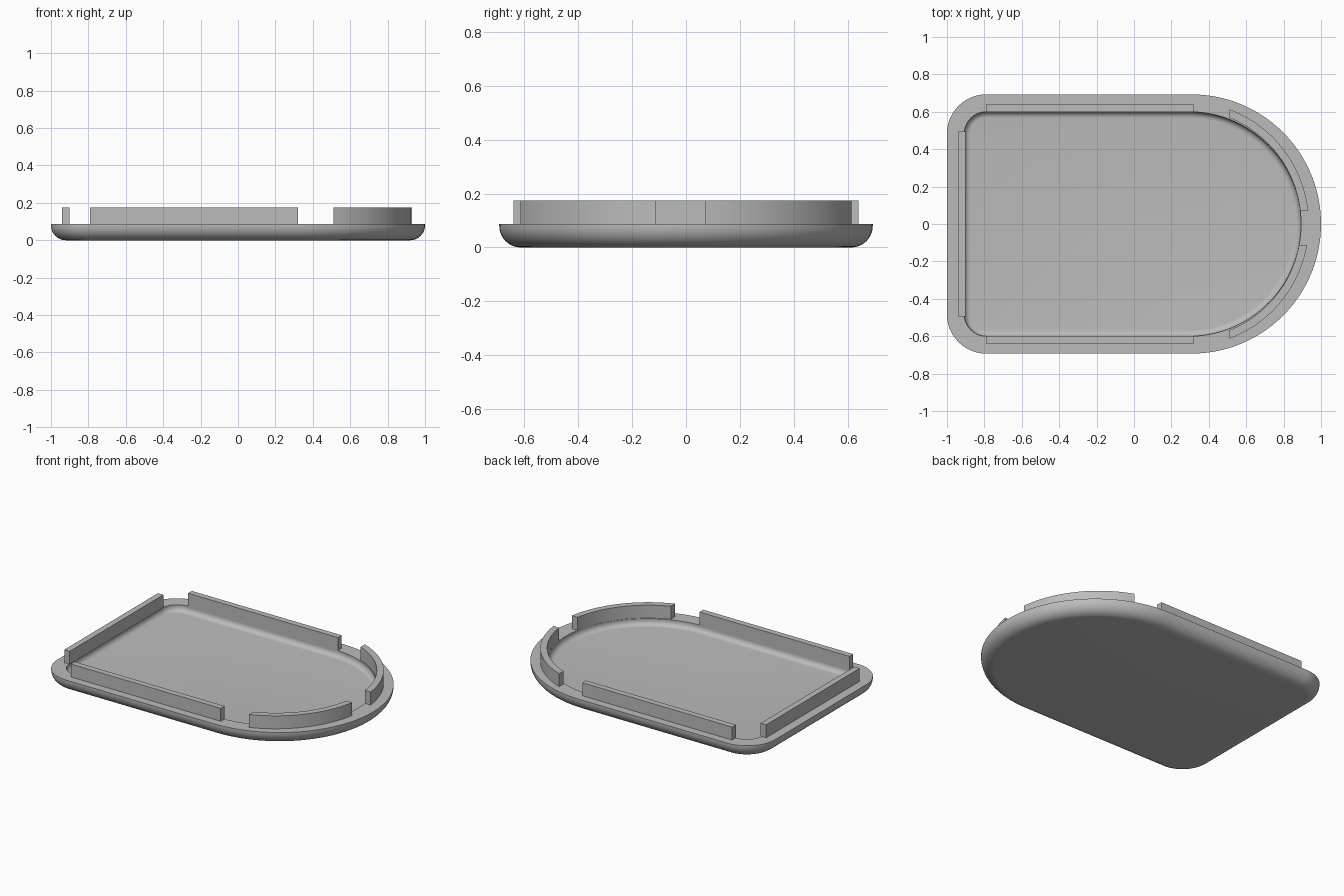
import bpy, bmesh, math

if "Cube" in bpy.data.objects:
    bpy.data.objects.remove(bpy.data.objects["Cube"], do_unlink=True)

RIM, TOP, FLOOR = 0.087, 0.174, 0.045
HALF = 0.693          # half width of the tray

grey = bpy.data.materials.new("plain grey")
grey.use_nodes = True
grey.diffuse_color = (0.5, 0.5, 0.5, 1)
grey.node_tree.nodes["Principled BSDF"].inputs["Base Color"].default_value = (0.5, 0.5, 0.5, 1)


def finish(bm, name):
    bmesh.ops.recalc_face_normals(bm, faces=bm.faces)
    mesh = bpy.data.meshes.new(name)
    bm.to_mesh(mesh)
    bm.free()
    mesh.materials.append(grey)
    ob = bpy.data.objects.new(name, mesh)
    bpy.context.collection.objects.link(ob)
    bpy.ops.object.select_all(action='DESELECT')
    bpy.context.view_layer.objects.active = ob
    ob.select_set(True)
    bpy.ops.object.shade_smooth_by_angle(angle=math.radians(35))
    return ob


def arc(cx, cy, r, a0, a1, n):
    angles = [math.radians(a0 + (a1 - a0) * i / n) for i in range(n + 1)]
    return [(cx + r * math.cos(a), cy + r * math.sin(a)) for a in angles]


def outline(inset, nose_x):
    """Tray outline: round nose at +x, two rounded corners at -x."""
    cx, cy = -0.79, HALF - 0.21
    r = 0.21 - inset
    return (arc(nose_x, 0, HALF - inset, -90, 90, 64)
            + arc(cx, cy, r, 90, 180, 16) + arc(cx, -cy, r, 180, 270, 16))


def prism(name, points, z0, z1):
    bm = bmesh.new()
    low = [bm.verts.new((x, y, z0)) for x, y in points]
    high = [bm.verts.new((x, y, z1)) for x, y in points]
    bm.faces.new(low)
    bm.faces.new(high)
    for i in range(len(points)):
        j = (i + 1) % len(points)
        bm.faces.new((low[i], low[j], high[j], high[i]))
    return finish(bm, name)


# Tray: rounded underside, flat rim, shallow filleted recess
R, FILLET, WALL = 0.08, 0.033, 0.093
profile = []
for i in range(11):
    a = math.pi / 2 * i / 10
    profile.append((R * (1 - math.sin(a)), R * (1 - math.cos(a)), 0.307))
profile += [(0, RIM, 0.307), (WALL, RIM, 0.293)]
for i in range(9):
    a = math.pi / 2 * i / 8
    profile.append((WALL + FILLET * (1 - math.cos(a)),
                    FLOOR + FILLET * (1 - math.sin(a)), 0.293))

bm = bmesh.new()
rings = [[bm.verts.new((x, y, z)) for x, y in outline(d, nose)] for d, z, nose in profile]
for a, b in zip(rings, rings[1:]):
    for i in range(len(a)):
        j = (i + 1) % len(a)
        bm.faces.new((a[i], a[j], b[j], b[i]))
bm.faces.new(rings[0])
bm.faces.new(rings[-1])
finish(bm, "tray")


# Straight upright lips
def bar(name, x0, x1, y0, y1):
    prism(name, [(x0, y0), (x1, y0), (x1, y1), (x0, y1)], RIM, TOP)


bar("back_lip", -0.79, 0.32, 0.60, 0.64)
bar("front_lip", -0.79, 0.32, -0.64, -0.60)
bar("end_lip", -0.94, -0.90, -0.495, 0.495)


# Curved lips around the nose, with ends cut square to the axes
def curved_lip(name, side, gap):
    cx, cut, inner, outer = 0.28, 0.51, 0.613, 0.655
    edges = []
    for r in (inner, outer):
        start = math.degrees(math.asin(gap / r))
        end = math.degrees(math.acos((cut - cx) / r))
        edges.append([(x, side * y) for x, y in arc(cx, 0, r, start, end, 24)])
    prism(name, edges[0] + edges[1][::-1], RIM, TOP)


curved_lip("nose_lip_back", 1, 0.073)
curved_lip("nose_lip_front", -1, 0.113)
